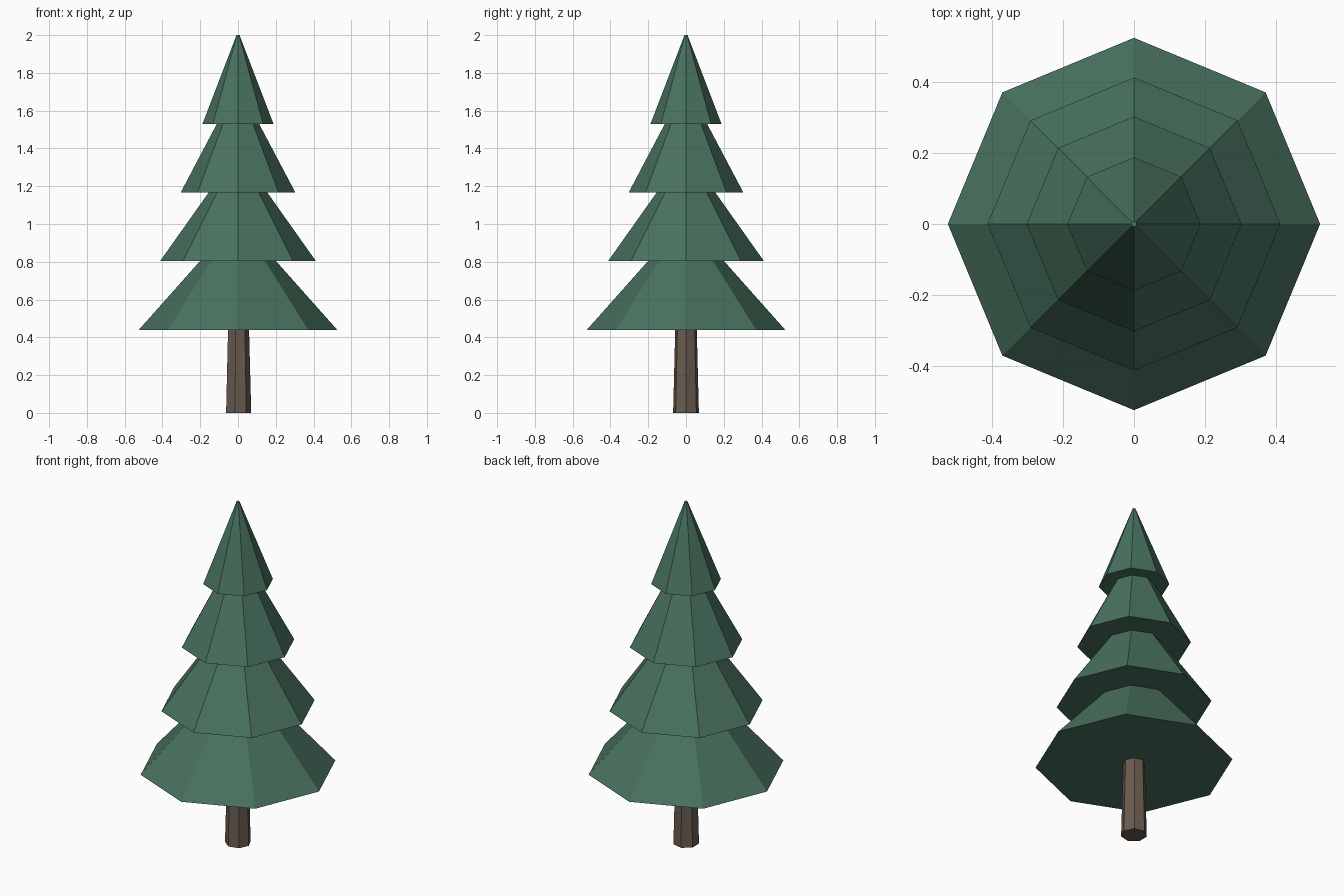
import bpy
import math

cube = bpy.data.objects.get("Cube")
if cube:
    bpy.data.objects.remove(cube, do_unlink=True)


def make_material(name, color):
    mat = bpy.data.materials.new(name)
    mat.use_nodes = True
    mat.diffuse_color = color
    mat.node_tree.nodes["Principled BSDF"].inputs["Base Color"].default_value = color
    return mat


def add_frustum(name, sides, r_bottom, r_top, z_bottom, z_top, mat):
    """Closed flat-shaded frustum with one corner pointing along +x."""
    verts = []
    for r, z in ((r_bottom, z_bottom), (r_top, z_top)):
        for i in range(sides):
            a = math.tau * i / sides
            verts.append((r * math.cos(a), r * math.sin(a), z))
    faces = [tuple(reversed(range(sides))), tuple(range(sides, 2 * sides))]
    for i in range(sides):
        j = (i + 1) % sides
        faces.append((i, j, sides + j, sides + i))
    mesh = bpy.data.meshes.new(name)
    mesh.from_pydata(verts, [], faces)
    mesh.materials.append(mat)
    obj = bpy.data.objects.new(name, mesh)
    bpy.context.collection.objects.link(obj)
    return obj


needles = make_material("needle green", (0.065, 0.168, 0.114, 1))
bark = make_material("bark brown", (0.144, 0.107, 0.080, 1))

# Tapered seven-sided trunk
add_frustum("trunk", 7, 0.07, 0.057, 0, 0.5, bark)

# Eight-sided foliage tiers: name, bottom radius, top radius, base height
tiers = [
    ("lowest_foliage", 0.525, 0.107, 0.44),
    ("lower_foliage", 0.413, 0.08, 0.803),
    ("upper_foliage", 0.303, 0.055, 1.168),
    ("top_foliage", 0.188, 0.008, 1.53),
]
for name, r_bottom, r_top, z in tiers:
    add_frustum(name, 8, r_bottom, r_top, z, z + 0.47, needles)
